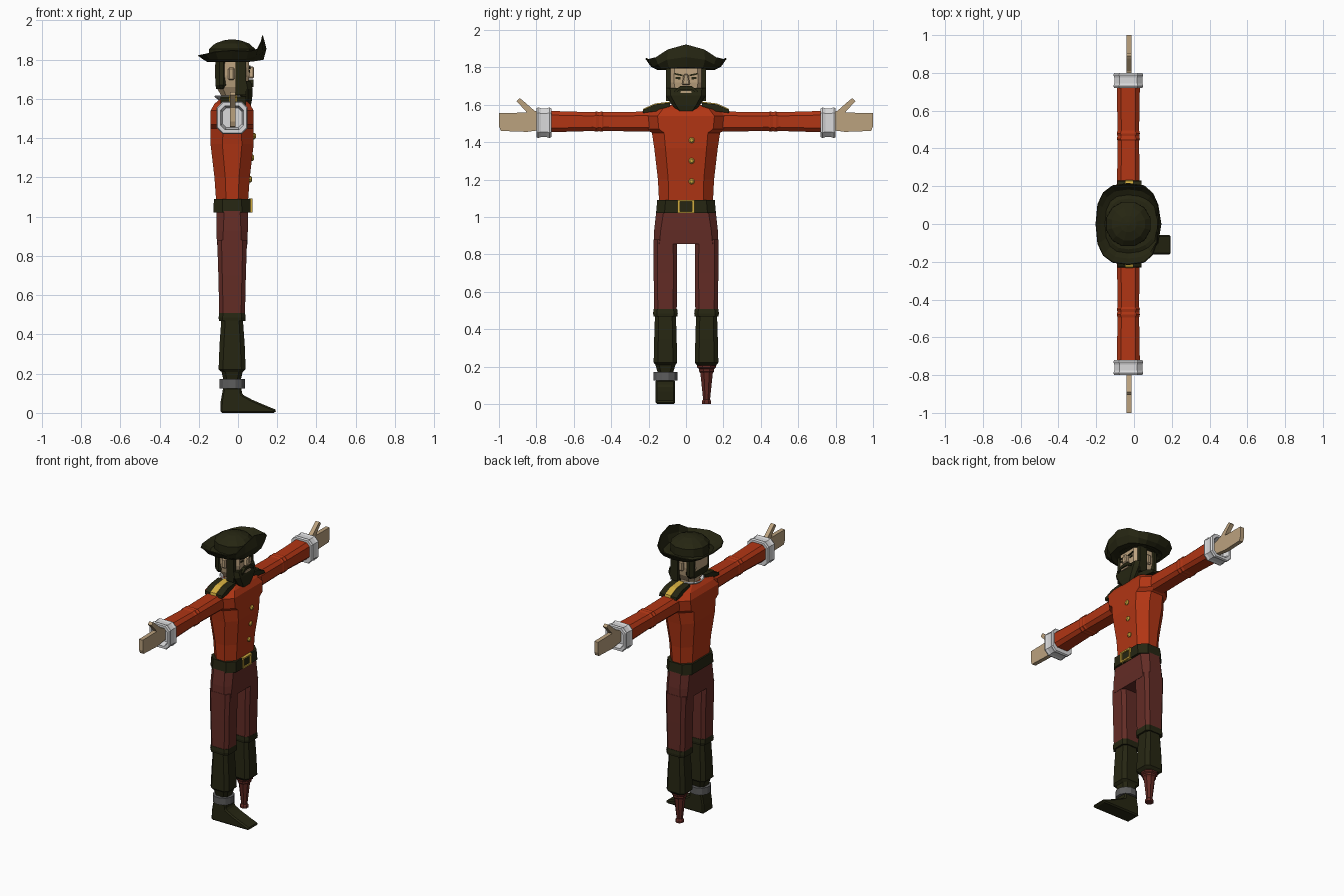
import bpy, bmesh, math

def mat(name, r, g, b):
    m = bpy.data.materials.new(name)
    m.diffuse_color = (r, g, b, 1)
    return m

RED = mat("red_coat", .44, .036, .007)
DARK = mat("dark_leather", .019, .019, .006)
PANTS = mat("maroon_cloth", .125, .025, .019)
SKIN = mat("skin", .50, .36, .21)
WHITE = mat("pale_cloth", .70, .70, .71)
IRON = mat("iron", .11, .11, .11)
GOLD = mat("gold", .65, .42, .05)
WOOD = mat("red_wood", .12, .022, .016)
CX = -.03  # body centre line in x

def finish(name, bm, m, flip=False):
    bmesh.ops.recalc_face_normals(bm, faces=bm.faces)
    me = bpy.data.meshes.new(name)
    bm.to_mesh(me)
    bm.free()
    me.materials.append(m)
    ob = bpy.data.objects.new(name, me)
    bpy.context.collection.objects.link(ob)
    return ob

def loft(name, rings, m, closed=True, cap0=True, cap1=True):
    """Skin a list of equal-length point rings."""
    bm = bmesh.new()
    vs = [[bm.verts.new(p) for p in r] for r in rings]
    n = len(rings[0])
    for a, b in zip(vs, vs[1:]):
        for i in range(n if closed else n - 1):
            j = (i + 1) % n
            bm.faces.new((a[i], a[j], b[j], b[i]))
    if closed and cap0:
        bm.faces.new(vs[0])
    if closed and cap1:
        bm.faces.new(vs[-1])
    return finish(name, bm, m)

def octa(hx, hy, c):
    """Chamfered rectangle."""
    return [(hx, -hy + c), (hx, hy - c), (hx - c, hy), (-hx + c, hy),
            (-hx, hy - c), (-hx, -hy + c), (-hx + c, -hy), (hx - c, -hy)]

def stack(name, secs, m, cx=CX, cy=0):
    """Chamfered sections (z, half x, half y, chamfer[, x shift]) along z."""
    return loft(name, [[(cx + (s[4] if len(s) > 4 else 0) + x, cy + y, s[0])
                        for x, y in octa(*s[1:4])] for s in secs], m)

def limb(name, secs, m, side, cz):
    """Chamfered sections (y, half x, half z, chamfer) along y."""
    return loft(name, [[(CX + x, side * s[0], cz + z)
                        for x, z in octa(*s[1:4])] for s in secs], m)

def turned(name, prof, m, cx, cy, n=8):
    """Round part from (radius, z) profile."""
    return loft(name, [[(cx + r * math.cos((i + .5) * math.tau / n),
                         cy + r * math.sin((i + .5) * math.tau / n), z)
                        for i in range(n)] for r, z in prof], m)

def box(name, x0, x1, y0, y1, z0, z1, m):
    return loft(name, [[(x0, y0, z), (x1, y0, z), (x1, y1, z), (x0, y1, z)]
                       for z in (z0, z1)], m)

def plate_x(name, prof, x0, x1, m, side=1):
    """(y, z) outline extruded along x."""
    return loft(name, [[(x, side * y, z) for y, z in prof] for x in (x0, x1)], m)

def bevel(ob, w):
    b = ob.modifiers.new("bevel", 'BEVEL')
    b.width, b.segments = w, 1
    return ob

def solid(ob, t):
    s = ob.modifiers.new("thickness", 'SOLIDIFY')
    s.thickness, s.offset = t, 0

# Coat body, belt and hips
stack("coat", [(1.06, .08, .143, .05), (1.2, .09, .15, .055), (1.37, .11, .17, .06),
               (1.45, .11, .182, .065), (1.47, .11, .215, .07), (1.54, .11, .222, .07),
               (1.575, .09, .185, .06), (1.60, .06, .10, .04)], RED)
stack("belt", [(1.02, .095, .16, .045), (1.09, .093, .154, .045)], DARK)
stack("hips", [(.855, .077, .172, .03), (.93, .08, .17, .035), (1.04, .08, .158, .04)], PANTS)
for z, x in ((1.41, .08), (1.30, .07), (1.19, .06)):
    loft("coat_button", [[(xx, .03 + r * math.cos(i * math.tau / 8), z + r * math.sin(i * math.tau / 8))
                          for i in range(8)] for xx, r in ((x - .02, .016), (x + .005, .016), (x + .012, .009))], GOLD)
# Buckle frame
for s in (-1, 1):
    box("buckle_side", .055, .073, s * .039 - .006, s * .039 + .006, 1.02, 1.092, GOLD)
    box("buckle_bar", .055, .073, -.033, .033, 1.056 + s * .031 - .005, 1.056 + s * .031 + .005, GOLD)

for s in (-1, 1):
    # Arms, cuffs and hands
    limb("sleeve", [(.18, .06, .054, .022), (.44, .057, .05, .02), (.45, .061, .054, .02),
                    (.465, .058, .051, .02), (.48, .061, .054, .02), (.495, .057, .05, .02),
                    (.73, .061, .057, .022)], RED, s, 1.51)
    limb("cuff", [(.72, .05, .05, .02), (.72, .074, .076, .025), (.73, .079, .082, .03),
                  (.745, .074, .077, .027), (.775, .074, .077, .027), (.79, .079, .082, .03),
                  (.80, .074, .077, .027), (.80, .058, .061, .022), (.755, .05, .05, .02)], WHITE, s, 1.504)
    plate_x("hand", [(.74, 1.54), (.81, 1.568), (.875, 1.625), (.89, 1.635), (.906, 1.62), (.85, 1.558),
                     (1.0, 1.556), (1.0, 1.485), (.99, 1.46), (.85, 1.455), (.74, 1.47)],
            -.041, -.013, SKIN, s)
    # Shoulder boards with gold stripe
    ep = [(.085, 1.612), (.165, 1.602), (.228, 1.574), (.23, 1.556), (.085, 1.575)]
    plate_x("shoulder_board", ep, -.088, .04, DARK, s)
    plate_x("shoulder_stripe", [(y, z + .005) for y, z in ep[:3]] + [(.233, 1.558), (.085, 1.59)],
            -.046, -.004, GOLD, s)
    # Trouser legs and boot tops
    c = s * .11
    stack("trouser_leg", [(.48, .065, .06, .02), (.70, .07, .063, .02), (.88, .076, .063, .022)], PANTS, cy=c)
    stack("boot_cuff", [(.468, .067, .064, .02), (.485, .069, .066, .02), (.508, .066, .063, .02)], DARK, cy=c)
    stack("boot_shaft", [(.205, .05, .05, .02), (.222, .069, .063, .022), (.35, .064, .06, .022),
                         (.475, .055, .056, .02)], DARK, cy=c)

# Peg leg on one side
turned("peg_leg", [(.027, 0), (.027, .015), (.02, .025), (.036, .165), (.044, .175), (.044, .188),
                   (.054, .195), (.054, .215)], WOOD, CX, .11)
# Ankle, shackle and shoe on the other
stack("ankle", [(.10, .047, .045, .018), (.17, .045, .042, .018), (.215, .055, .055, .02)], DARK, cy=-.11)
turned("ankle_shackle", [(.05, .125), (.067, .125), (.067, .172), (.05, .172)], IRON, CX, -.11, 12)
shoe = [(-.09, 0), (.19, 0), (.197, .015), (.13, .042), (.07, .068), (.02, .095), (.018, .13),
        (-.075, .13), (-.088, .06)]
bevel(loft("shoe", [[(x, y, z) for x, z in shoe] for y in (-.162, -.058)], DARK), .012)

# Neck, head and face
stack("neck", [(1.56, .05, .05, .02), (1.68, .055, .055, .02)], SKIN)
stack("head", [(1.615, .055, .06, .025), (1.66, .08, .085, .03), (1.72, .088, .094, .03),
               (1.80, .085, .092, .03)], SKIN)
stack("hair", [(1.65, .026, .085, .02), (1.67, .03, .1, .02), (1.80, .03, .1, .02)], DARK, cx=-.085)
bevel(plate_x("nose", [(-.012, 1.765), (.012, 1.765), (.022, 1.705), (-.022, 1.705)], .04, .082, SKIN), .006)
for s in (-1, 1):
    y0, y1 = sorted((s * .082, s * .108))
    box("sideburn", -.012, .042, y0, y1, 1.62, 1.80, DARK)
    y0, y1 = sorted((s * .088, s * .108))
    bevel(box("ear", -.05, -.018, y0, y1, 1.695, 1.76, SKIN), .007)
    plate_x("eyebrow", [(.02, 1.752), (.062, 1.762), (.062, 1.77), (.02, 1.762)], .05, .063, DARK, s)
    plate_x("eye", [(.03, 1.735), (.055, 1.738), (.055, 1.748), (.03, 1.748)], .05, .061, DARK, s)
    plate_x("moustache", [(0, 1.70), (.03, 1.70), (.062, 1.675), (.062, 1.66), (.03, 1.68), (0, 1.683)],
            .045, .078, DARK, s)
stack("beard", [(1.56, .018, .042, .012, .012), (1.60, .035, .075, .02, .003), (1.65, .041, .107, .025),
                (1.69, .035, .107, .022, -.005)], DARK, cx=.034)
box("mouth", .06, .077, -.03, .03, 1.664, 1.675, SKIN)

# Collar, open at the front
arc = [math.radians(55 + 250 * i / 10) for i in range(11)]
solid(loft("collar", [[(CX + r * math.cos(a), r * math.sin(a), z) for a in arc]
                      for r, z in ((.062, 1.57), (.066, 1.595), (.088, 1.615))], WHITE, closed=False), .008)

# Hat: brim with turned-up front, and domed crown
def brim_ring(kind):
    pts = []
    for i in range(16):
        a = i * math.tau / 16
        c, n = math.cos(a), math.sin(a)
        w = max(0, c) ** 4
        f, z = {0: (.62 + .2 * w, 1.80),
                1: (.72 + .2 * w, 1.79 + .012 * w),
                2: (.86 + .14 * w, 1.805 + .05 * w),
                3: (1 - .1 * w, 1.822 + .026 * n ** 4 + .1 * w)}[kind]
        x = math.copysign(abs(c) ** .75, c) * .172
        y = math.copysign(abs(n) ** .75, n) * .215
        pts.append((CX + x * f, y * f, z))
    return pts
solid(loft("hat_brim", [brim_ring(k) for k in range(4)], DARK, cap1=False), .006)
turned("hat_crown", [(.122, 1.795), (.121, 1.855), (.09, 1.882), (.045, 1.898), (.01, 1.903)], DARK, CX, 0, 12)
